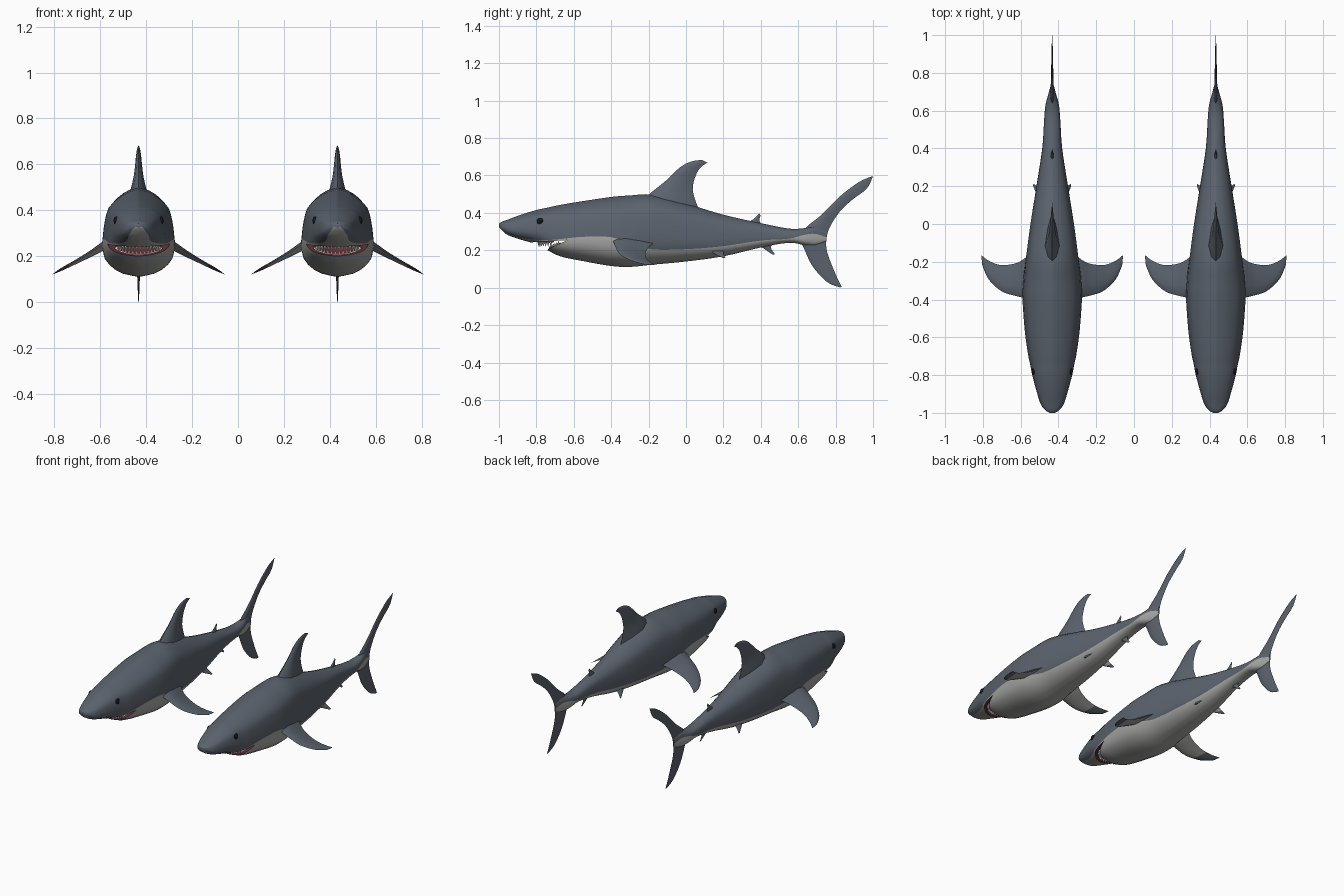
import bpy, bmesh, math
from mathutils import Vector, Matrix

if "Cube" in bpy.data.objects:
    bpy.data.objects.remove(bpy.data.objects["Cube"])


def material(name, r, g, b):
    m = bpy.data.materials.new(name)
    m.diffuse_color = (r, g, b, 1)
    m.use_nodes = True
    m.node_tree.nodes["Principled BSDF"].inputs["Base Color"].default_value = m.diffuse_color
    return m


GREY = material("slate grey skin", 0.105, 0.125, 0.155)
PALE = material("pale belly", 0.38, 0.38, 0.365)
MOUTH = material("dark red mouth", 0.13, 0.03, 0.04)
GUM = material("pink gum", 0.36, 0.13, 0.16)
TOOTH = material("white tooth", 0.8, 0.8, 0.76)
BLACK = material("black eye", 0.008, 0.008, 0.01)
parts = []


def finish(bm, name, mats, angle=40, keep=True):
    bmesh.ops.recalc_face_normals(bm, faces=bm.faces)
    me = bpy.data.meshes.new(name)
    bm.to_mesh(me)
    bm.free()
    ob = bpy.data.objects.new(name, me)
    bpy.context.collection.objects.link(ob)
    for m in mats:
        me.materials.append(m)
    if keep:
        parts.append(ob)
        smooth(ob, angle)
    return ob


def smooth(ob, angle):
    bpy.ops.object.select_all(action='DESELECT')
    ob.select_set(True)
    bpy.context.view_layer.objects.active = ob
    bpy.ops.object.shade_smooth_by_angle(angle=math.radians(angle))


def loft(bm, rings):
    """Skin closed rings and cap both ends."""
    vs = [[bm.verts.new(p) for p in r] for r in rings]
    n = len(vs[0])
    for a, b in zip(vs, vs[1:]):
        for i in range(n):
            bm.faces.new((a[i], a[(i + 1) % n], b[(i + 1) % n], b[i]))
    bm.faces.new(vs[0])
    bm.faces.new(vs[-1])


def catmull(pts, steps):
    """Smooth a list of equal-length tuples."""
    out = []
    for i in range(len(pts) - 1):
        p0, p1, p2, p3 = (pts[max(i - 1, 0)], pts[i], pts[i + 1], pts[min(i + 2, len(pts) - 1)])
        for s in range(steps):
            t = s / steps
            out.append([0.5 * (2 * b + (c - a) * t + (2 * a - 5 * b + 4 * c - d) * t * t
                               + (3 * b - a - 3 * c + d) * t ** 3)
                        for a, b, c, d in zip(p0, p1, p2, p3)])
    return out + [list(pts[-1])]


# Body stations: y, top, bottom, half width, height of the colour border
BODY = [(-1.0, .342, .325, .012, .330), (-.985, .352, .307, .038, .312), (-.95, .365, .28, .063, .288),
        (-.88, .391, .256, .085, .266), (-.80, .415, .232, .106, .256), (-.74, .428, .200, .118, .255),
        (-.67, .443, .167, .132, .260), (-.55, .463, .142, .147, .272), (-.40, .485, .116, .158, .270),
        (-.30, .493, .111, .154, .235), (-.18, .497, .123, .140, .205), (0, .450, .140, .116, .206),
        (.20, .390, .168, .084, .222), (.40, .345, .215, .053, .252), (.55, .316, .240, .043, .262),
        (.63, .318, .228, .036, .282), (.69, .328, .225, .020, .288), (.75, .30, .25, .004, .27)]
# Cross-section: height fraction, width fraction
SECTION = [(0, 0), (.02, .33), (.05, .53), (.11, .76), (.2, .93), (.3, .99), (.4, 1), (.6, .95),
           (.72, .89), (.8, .82), (.87, .67), (.93, .48), (.97, .29), (1, 0)]


def section_width(v):
    for (a, wa), (b, wb) in zip(SECTION, SECTION[1:]):
        if v <= b:
            return wa + (wb - wa) * (v - a) / (b - a)
    return 0


LOW, HIGH = 7, 11
rings = []
for y, top, bot, w, edge in catmull(BODY, 4):
    vb = min(max((edge - bot) / (top - bot), .06), .9)
    hs = [vb * (1 - math.cos(i / LOW * math.pi / 2)) for i in range(LOW)]
    hs += [vb + (1 - vb) * math.sin(i / HIGH * math.pi / 2) for i in range(HIGH + 1)]
    side = [(w * section_width(v), y, bot + v * (top - bot)) for v in hs]
    rings.append(side + [(-x, yy, z) for x, yy, z in side[-2:0:-1]])
bm = bmesh.new()
loft(bm, rings)
n = len(rings[0])
for i, f in enumerate(bm.faces):
    k = i % n
    f.material_index = 1 if (k < LOW or k >= n - LOW) and i < n * (len(rings) - 1) else 0
body = finish(bm, "body", [GREY, PALE, MOUTH], 50)

# Open mouth: a wedge plus a rounded throat cut from the body
bm = bmesh.new()
wedge = [(-.86, .240), (-.76, .247), (-.635, .254), (-.735, .208), (-.78, .15), (-.86, .15)]
loft(bm, [[(x, y, z) for y, z in wedge] for x in (-.2, .2)])
cut1 = finish(bm, "mouth_cutter", [MOUTH], keep=False)
bm = bmesh.new()
bmesh.ops.create_uvsphere(bm, u_segments=20, v_segments=12, radius=1,
                          matrix=Matrix.Translation((0, -.705, .25)) @ Matrix.Diagonal((.082, .065, .04, 1)))
cut2 = finish(bm, "throat_cutter", [MOUTH], keep=False)
for c in (cut1, cut2):
    mod = body.modifiers.new("cut", 'BOOLEAN')
    mod.operation, mod.solver, mod.object = 'DIFFERENCE', 'EXACT', c
    mod.material_mode = 'TRANSFER'
    bpy.context.view_layer.objects.active = body
    bpy.ops.object.modifier_apply(modifier=mod.name)
    bpy.data.objects.remove(c)
smooth(body, 50)

# Fins: sections of leading point, trailing point, half thickness
FOIL = [(0, 0), (.1, .6), (.33, 1), (.68, .6), (1, 0)]


def add_fin(bm, sections, normal, mirror=1):
    rings = []
    for s in catmull(sections, 4):
        a, b = Vector(s[:3]), Vector(s[3:6])
        nrm = Vector(normal).normalized() * max(s[6], .0008)
        ring = [a.lerp(b, t) + nrm * h for t, h in FOIL]
        ring += [a.lerp(b, t) - nrm * h for t, h in FOIL[-2:0:-1]]
        rings.append([(p.x * mirror, p.y, p.z) for p in ring])
    loft(bm, rings)


def flat_fin(name, sections):
    bm = bmesh.new()
    add_fin(bm, [(0, a, b, 0, c, d, t) for a, b, c, d, t in sections], (1, 0, 0))
    return finish(bm, name, [GREY], 60)


def paired_fin(name, sections, normal, pale_to):
    bm = bmesh.new()
    for m in (1, -1):
        add_fin(bm, sections, normal, m)
    bmesh.ops.recalc_face_normals(bm, faces=bm.faces)
    for f in bm.faces:   # pale underside, grey tip
        f.material_index = int(f.normal.z < -.3 and abs(f.calc_center_median().x) < pale_to)
    return finish(bm, name, [GREY, PALE], 60)


flat_fin("dorsal_fin", [(-.24, .455, .085, .39, .045), (-.19, .505, .06, .44, .036),
                        (-.11, .570, .036, .525, .020), (-.03, .645, .052, .60, .012),
                        (.03, .675, .08, .645, .007), (.085, .683, .115, .668, .002)])
flat_fin("second_dorsal_fin", [(.32, .345, .405, .335, .010), (.36, .366, .392, .36, .006),
                               (.392, .398, .399, .385, .001)])
flat_fin("anal_fin", [(.37, .24, .46, .235, .010), (.41, .213, .455, .210, .006),
                      (.465, .176, .475, .18, .001)])
flat_fin("tail_fin", [(.985, .592, 1.0, .597, .001), (.925, .565, .967, .53, .003),
                      (.825, .49, .895, .475, .005), (.725, .39, .825, .41, .007),
                      (.645, .325, .767, .32, .011), (.61, .27, .75, .25, .012),
                      (.635, .20, .755, .19, .010), (.68, .11, .78, .12, .006),
                      (.755, .03, .81, .05, .003), (.825, .001, .832, .005, .001)])
paired_fin("pectoral_fins", [(.10, -.41, .275, .10, -.14, .255, .022), (.155, -.39, .25, .15, -.185, .23, .018),
                             (.205, -.378, .22, .20, -.21, .202, .013), (.27, -.355, .18, .275, -.217, .168, .009),
                             (.335, -.295, .145, .335, -.195, .14, .006),
                             (.370, -.22, .124, .375, -.165, .121, .001)], (.5, 0, .85), .31)
paired_fin("pelvic_fins", [(.05, .09, .215, .05, .2, .21, .010), (.075, .14, .187, .075, .20, .185, .006),
                           (.10, .20, .158, .10, .212, .158, .001)], (.85, 0, .5), .08)

# Eyes
bm = bmesh.new()
for s in (1, -1):
    bmesh.ops.create_uvsphere(bm, u_segments=16, v_segments=10, radius=.018,
                              matrix=Matrix.Translation((s * .098, -.78, .355)) @ Matrix.Diagonal((.6, 1, 1, 1)))
finish(bm, "eyes", [BLACK], 60)


# Gums and teeth along the curved jaws
def jaw_point(a, upper):
    if upper:
        return Vector((.093 * math.sin(a), -.70 - .088 * math.cos(a), .247))
    y = -.665 - .062 * math.cos(a)
    return Vector((.098 * math.sin(a), y, .204 + (y + .735) * .5))


for name, upper in (("upper", True), ("lower", False)):
    arc = [math.radians(d) for d in range(-85, 86, 10)]
    bm = bmesh.new()
    loft(bm, [[jaw_point(a, upper) + Vector((math.sin(a) * math.cos(q) * .008, -math.cos(a) * math.cos(q) * .008,
                                             math.sin(q) * .006))
               for q in (k * math.pi / 3 for k in range(6))] for a in arc])
    finish(bm, name + "_gum", [GUM], 60)
    bm = bmesh.new()
    for a in arc[1:-1]:
        h = .028 if upper else .02
        d = -1 if upper else 1
        mat = Matrix.Translation(jaw_point(a, upper) + Vector((0, 0, d * h / 2)))
        if upper:
            mat = mat @ Matrix.Rotation(math.pi, 4, 'X')
        bmesh.ops.create_cone(bm, cap_ends=True, segments=6, radius1=.008, radius2=0, depth=h, matrix=mat)
    finish(bm, name + "_teeth", [TOOTH], 30)

# Second shark beside the first
for ob in parts:
    twin = ob.copy()
    twin.name = ob.name + "_second"
    bpy.context.collection.objects.link(twin)
    ob.location.x, twin.location.x = -.433, .433
